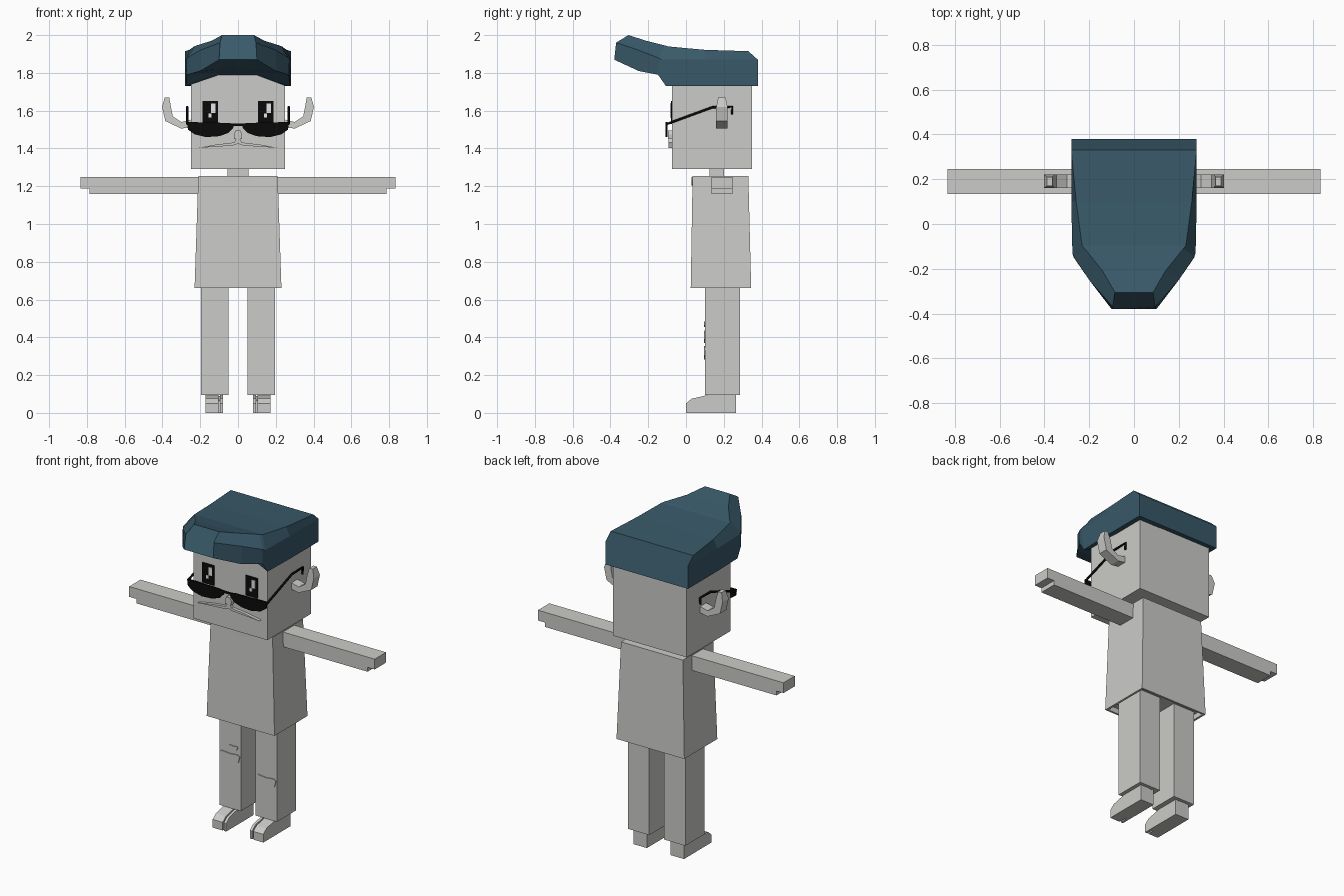
import bpy, bmesh, math

cube = bpy.data.objects.get("Cube")
if cube:
    bpy.data.objects.remove(cube, do_unlink=True)


def material(name, rgb):
    m = bpy.data.materials.new(name)
    m.use_nodes = True
    m.diffuse_color = (*rgb, 1)
    bsdf = m.node_tree.nodes["Principled BSDF"]
    bsdf.inputs["Base Color"].default_value = (*rgb, 1)
    bsdf.inputs["Roughness"].default_value = 0.8
    return m


GREY = material("light grey", (0.6, 0.6, 0.58))
TEAL = material("dark teal", (0.04, 0.1, 0.14))
BLACK = material("black", (0.003, 0.003, 0.003))
WHITE = material("white", (1, 1, 1))


def finish(name, bm, mat):
    bmesh.ops.recalc_face_normals(bm, faces=bm.faces)
    mesh = bpy.data.meshes.new(name)
    bm.to_mesh(mesh)
    bm.free()
    mesh.materials.append(mat)
    obj = bpy.data.objects.new(name, mesh)
    bpy.context.collection.objects.link(obj)
    return obj


def loft(name, rings, mat):
    """Skin closed rings of equal length and cap both ends."""
    bm = bmesh.new()
    rows = [[bm.verts.new(p) for p in ring] for ring in rings]
    n = len(rows[0])
    for a, b in zip(rows, rows[1:]):
        for i in range(n):
            j = (i + 1) % n
            bm.faces.new((a[i], a[j], b[j], b[i]))
    bm.faces.new(rows[0])
    bm.faces.new(rows[-1])
    return finish(name, bm, mat)


def box(name, x, y, z, mat=GREY):
    ring = lambda h: [(x[0], y[0], h), (x[1], y[0], h), (x[1], y[1], h), (x[0], y[1], h)]
    return loft(name, [ring(z[0]), ring(z[1])], mat)


def plate(name, points, y, mat=GREY):
    """Outline in x and z, extruded along y."""
    return loft(name, [[(px, d, pz) for px, pz in points] for d in y], mat)


def side_profile(name, points, x, mat=GREY):
    """Outline in y and z, extruded along x."""
    return loft(name, [[(d, py, pz) for py, pz in points] for d in x], mat)


def rod(name, points, radius, mat):
    curve = bpy.data.curves.new(name, "CURVE")
    curve.dimensions = "3D"
    curve.bevel_depth = radius
    curve.bevel_resolution = 1
    curve.use_fill_caps = True
    spline = curve.splines.new("POLY")
    spline.points.add(len(points) - 1)
    for p, co in zip(spline.points, points):
        p.co = (*co, 1)
    curve.materials.append(mat)
    obj = bpy.data.objects.new(name, curve)
    bpy.context.collection.objects.link(obj)


# Head and neck
box("head", (-0.25, 0.25), (-0.073, 0.35), (1.29, 1.82))
box("neck", (-0.055, 0.055), (0.125, 0.2), (1.24, 1.3))

# Swept hair: inner underside, lower rim, upper rim, top edge at each station
stations = [
    ((0.1, 0.38, 1.73), (0.28, 0.38, 1.73), (0.28, 0.38, 1.87), (0.28, 0.33, 1.915)),
    ((0.1, 0.1, 1.75), (0.28, 0.1, 1.73), (0.28, 0.1, 1.87), (0.258, 0.1, 1.922)),
    ((0.1, -0.08, 1.79), (0.275, -0.106, 1.73), (0.275, -0.13, 1.87), (0.232, -0.095, 1.94)),
    ((0.1, -0.14, 1.8), (0.27, -0.148, 1.79), (0.268, -0.148, 1.88), (0.22, -0.11, 1.945)),
    ((0.1, -0.25, 1.82), (0.2, -0.25, 1.81), (0.2, -0.25, 1.92), (0.14, -0.21, 1.97)),
    ((0.05, -0.38, 1.87), (0.1, -0.38, 1.87), (0.095, -0.37, 1.96), (0.085, -0.305, 2.0)),
]
loft("hair", [list(s) + [(-x, y, z) for x, y, z in reversed(s)] for s in stations], TEAL)

# Torso with a hollowed hem
rect = lambda w, y0, y1, z: [(-w, y0, z), (w, y0, z), (w, y1, z), (-w, y1, z)]
loft("torso", [rect(0.215, 0.04, 0.33, 0.69), rect(0.217, 0.037, 0.333, 0.66),
               rect(0.23, 0.025, 0.345, 0.66), rect(0.21, 0.035, 0.33, 1.255)], GREY)
arc = [(0.08 * math.cos(a), 1.25 + 0.045 * math.sin(a))
       for a in [math.pi * (1 + i / 10) for i in range(11)]]
plate("collar", arc, (0.029, 0.037))

# Parts that repeat on both sides
for s, side in ((1, "left"), (-1, "right")):
    # Upturned ears
    ear = plate(side + "_ear", [(s * x, z) for x, z in (
        (0.24, 1.515), (0.3, 1.505), (0.385, 1.545), (0.402, 1.62), (0.388, 1.67),
        (0.364, 1.67), (0.355, 1.62), (0.345, 1.57), (0.3, 1.54), (0.24, 1.555))], (0.16, 0.22))
    for v in ear.data.vertices:
        if v.co.z > 1.64:
            v.co.y = 0.19 + (v.co.y - 0.19) * 0.65

    # Arms and hands
    box(side + "_arm", (s * 0.2, s * 0.785), (0.135, 0.245), (1.16, 1.25))
    box(side + "_hand", (s * 0.78, s * 0.833), (0.135, 0.245), (1.187, 1.25))

    # Legs
    box(side + "_leg", (s * 0.05, s * 0.195), (0.1, 0.285), (0.095, 0.69))

    # Split-toed shoes
    shoe = [(0, 0), (0, 0.05), (0.03, 0.075), (0.14, 0.1), (0.265, 0.1), (0.265, 0)]
    side_profile(side + "_shoe", shoe, (s * 0.104, s * 0.172))
    side_profile(side + "_big_toe", shoe, (s * 0.08, s * 0.096))
    side_profile(side + "_toe_gap", [(max(y, 0.045), z * 0.9) for y, z in shoe],
                 (s * 0.095, s * 0.105))

    # Sunglasses
    plate(side + "_lens", [(s * x, z) for x, z in (
        (0.02, 1.53), (0.05, 1.535), (0.27, 1.54), (0.265, 1.5), (0.23, 1.475),
        (0.17, 1.46), (0.1, 1.465), (0.05, 1.482), (0.025, 1.51))], (-0.108, -0.098), BLACK)
    rod(side + "_temple", [(s * 0.268, y, z) for y, z in (
        (-0.1, 1.53), (0.14, 1.618), (0.245, 1.62), (0.243, 1.58))], 0.007, BLACK)

    # Eyes, with both glints on the same side
    e = s * 0.147
    box(side + "_eye", (e - 0.04, e + 0.04), (-0.08, -0.07), (1.53, 1.652), BLACK)
    box(side + "_eye_glint", (e + 0.005, e + 0.028), (-0.084, -0.075), (1.588, 1.638), WHITE)
    box(side + "_small_glint", (e - 0.01, e + 0.006), (-0.084, -0.075), (1.565, 1.585), WHITE)

    # Thin moustache
    plate(side + "_moustache", [(s * x, z) for x, z in (
        (0, 1.425), (0.03, 1.415), (0.21, 1.403), (0.12, 1.42), (0.02, 1.432), (0, 1.47))],
        (-0.092, -0.07))

# Glasses bridge and nose
box("glasses_bridge", (-0.03, 0.03), (-0.107, -0.099), (1.52, 1.532), BLACK)
plate("nose", [(-0.02, 1.45), (0.02, 1.45), (0.022, 1.475), (0.012, 1.495),
               (-0.012, 1.495), (-0.022, 1.475)], (-0.096, -0.07))


# Knee patches with a ragged lower edge
def patch(name, cx, cz, w, h):
    outline = [(-1, 0.7), (-0.8, 1), (0, 0.85), (0.8, 1), (1, 0.7),
               (0.85, -0.4), (0.45, -0.6), (0.2, -1), (-0.3, -0.7), (-0.8, -0.5)]
    plate(name, [(cx + w * x, cz + h * z) for x, z in outline], (0.094, 0.102))


patch("right_knee_patch", -0.123, 0.403, 0.068, 0.033)
patch("left_knee_patch", 0.122, 0.318, 0.068, 0.036)
patch("right_small_patch", -0.1, 0.47, 0.03, 0.015)
